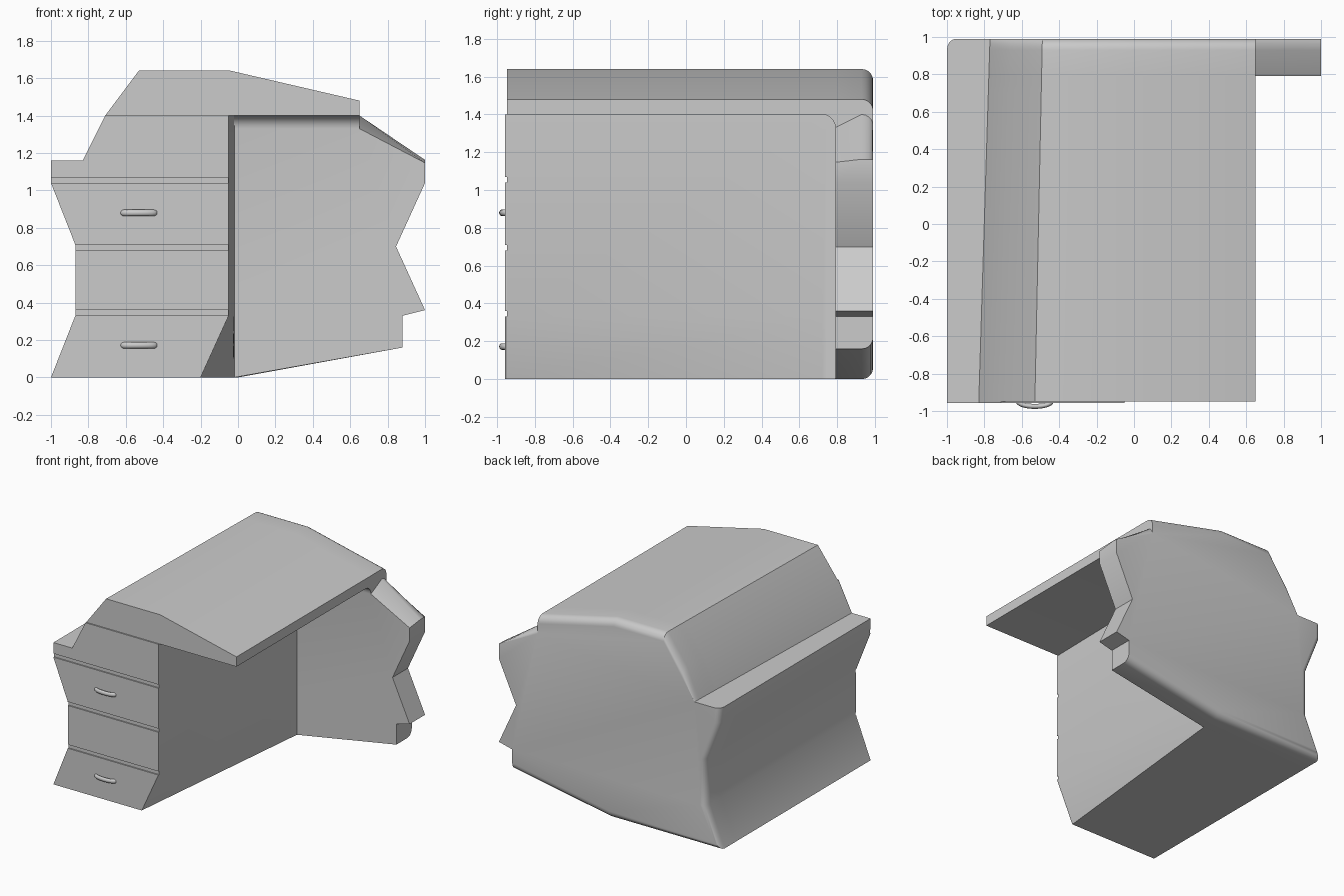
import bpy, bmesh, math

if "Cube" in bpy.data.objects:
    bpy.data.objects.remove(bpy.data.objects["Cube"])


def finish(bm, name, angle=30):
    bmesh.ops.recalc_face_normals(bm, faces=bm.faces)
    me = bpy.data.meshes.new(name)
    bm.to_mesh(me)
    bm.free()
    ob = bpy.data.objects.new(name, me)
    bpy.context.collection.objects.link(ob)
    bpy.ops.object.select_all(action='DESELECT')
    ob.select_set(True)
    bpy.context.view_layer.objects.active = ob
    bpy.ops.object.shade_smooth_by_angle(angle=math.radians(angle))
    return ob


def ring(bm, pts, y):
    return [bm.verts.new((x, y, z)) for x, z in pts]


def bridge(bm, a, b):
    n = len(a)
    for i in range(n):
        j = (i + 1) % n
        bm.faces.new((a[i], a[j], b[j], b[i]))


FRONT, INNER, BACK, R = -0.948, 0.79, 0.99, 0.06


# outer profile of the top and left side, drifting slightly inward toward the back
def outer(y):
    t = (y - FRONT) / (BACK - FRONT)
    return [(0.65, 1.48), (-0.04, 1.64), (-0.53 + 0.04 * t, 1.64),
            (-0.71 + 0.05 * t, 1.40), (-0.83 + 0.06 * t, 1.16), (-1, 1.16),
            (-1, 1.04), (-0.87, 0.71), (-0.87, 0.33), (-1, 0)]


# section in front of the back panel: cabinet plus overhanging top
def desk_section(y, under):
    t = (y - FRONT) / (INNER - FRONT)
    side = -0.05 + 0.03 * t
    return outer(y) + [(-0.20 + 0.18 * t, 0), (side, 0.33), (side, under), (0.65, under)]


PANEL = [(0.88, 0.16), (0.88, 0.33), (1, 0.36), (0.845, 0.70), (1, 1.04)]


def panel_section(y, d):
    pts = outer(y) + [(0, 0)] + PANEL + [(1, 1.163), (0.65, 1.40)]
    out = []
    for x, z in pts:
        if z > 1.3:
            z -= d
        elif z < 0.2:
            z += d
        if x < -0.8:
            x += d * 0.8
        out.append((x, z))
    return out


# desk body with the fillet under the top and rounded back edge
bm = bmesh.new()
prev = ring(bm, desk_section(FRONT, 1.40), FRONT)
bm.faces.new(prev)
for k in range(6):
    a = math.pi / 2 * k / 5
    y = INNER - 0.07 + 0.07 * math.sin(a)
    cur = ring(bm, desk_section(y, 1.40 - 0.07 * (1 - math.cos(a))), y)
    bridge(bm, prev, cur)
    prev = cur
tips = ring(bm, PANEL + [(1, 1.147)], INNER)
bm.faces.new([prev[10]] + tips + [prev[13], prev[12], prev[11]])
prev = prev[:11] + tips + [prev[13]]
for k in range(6):
    a = math.pi / 2 * k / 5
    y = BACK - R + R * math.sin(a)
    cur = ring(bm, panel_section(y, R * (1 - math.cos(a))), y)
    bridge(bm, prev, cur)
    prev = cur
bm.faces.new(prev)
finish(bm, "desk_body")

# drawer fronts separated by shallow grooves
fronts = [
    [(-1, 0), (-0.20, 0), (-0.05, 0.33), (-0.87, 0.33)],
    [(-0.87, 0.36), (-0.05, 0.36), (-0.05, 0.68), (-0.87, 0.68)],
    [(-0.87, 0.71), (-0.05, 0.71), (-0.05, 1.04), (-1, 1.04)],
    [(-1, 1.07), (-0.05, 1.07), (-0.05, 1.40), (-0.71, 1.40), (-0.83, 1.16), (-1, 1.16)],
]
for i, pts in enumerate(fronts):
    bm = bmesh.new()
    a, b = ring(bm, pts, -0.958), ring(bm, pts, FRONT + 0.001)
    bm.faces.new(a)
    bm.faces.new(b)
    bridge(bm, a, b)
    finish(bm, f"drawer_front_{i + 1}")

# bowed drawer handles
for name, z in (("lower_handle", 0.172), ("upper_handle", 0.88)):
    bm = bmesh.new()
    prev = None
    for k in range(13):
        a = math.pi * k / 12
        cx, cy = -0.53 - 0.083 * math.cos(a), -0.953 - 0.022 * math.sin(a)
        nx, ny = -math.cos(a), -math.sin(a)
        r = 0.017
        cur = [bm.verts.new((cx + nx * r * math.cos(t), cy + ny * 0.8 * r * math.cos(t),
                             z + r * math.sin(t)))
               for t in (2 * math.pi * s / 12 for s in range(12))]
        if prev:
            bridge(bm, prev, cur)
        else:
            bm.faces.new(cur)
        prev = cur
    bm.faces.new(prev)
    finish(bm, name, 50)
